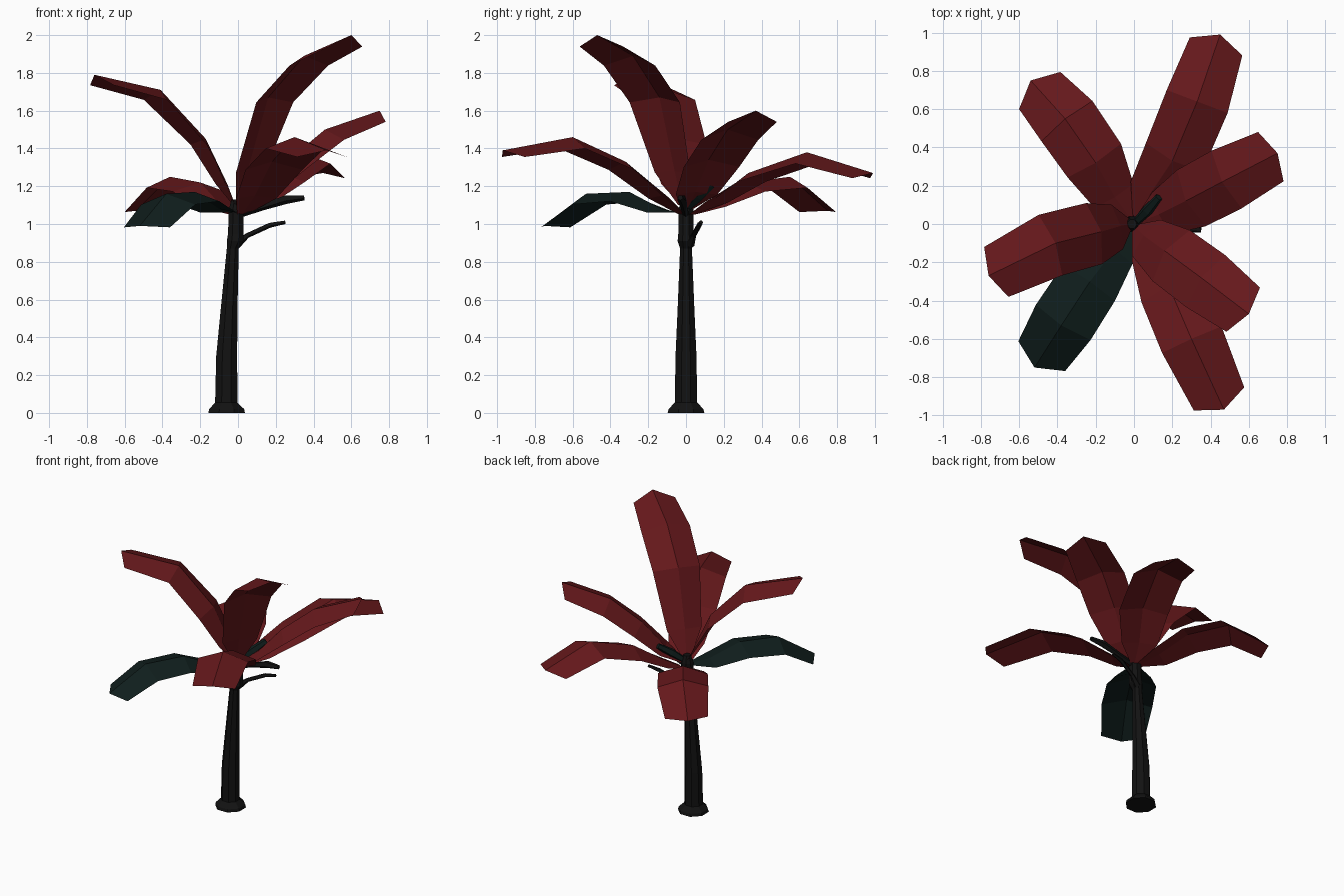
import bpy, math
from mathutils import Vector

if "Cube" in bpy.data.objects:
    bpy.data.objects.remove(bpy.data.objects["Cube"])


def material(name, rgb):
    m = bpy.data.materials.new(name)
    m.diffuse_color = (*rgb, 1)
    m.use_nodes = True
    m.node_tree.nodes["Principled BSDF"].inputs["Base Color"].default_value = m.diffuse_color
    return m


RED = material("red_leaf", (0.13, 0.009, 0.011))
GREEN = material("dark_green_leaf", (0.005, 0.013, 0.012))
BARK = material("dark_bark", (0.006, 0.006, 0.006))


def add_mesh(name, verts, faces, mat):
    me = bpy.data.meshes.new(name)
    me.from_pydata(verts, [], faces)
    me.materials.append(mat)
    ob = bpy.data.objects.new(name, me)
    bpy.context.collection.objects.link(ob)
    return ob


def tangent(path, i):
    return (path[min(i + 1, len(path) - 1)] - path[max(i - 1, 0)]).normalized()


def leaf(name, points, mat, widths=(0.03, 0.12, 0.165, 0.17, 0.145),
         drops=(0.0, 0.02, 0.05, 0.06, 0.045), pull=0.055):
    """Roof-shaped blade: raised midrib with two drooping sides."""
    path = [Vector(p) for p in points]
    verts, faces = [], []
    for i, p in enumerate(path):
        t = tangent(path, i)
        side = t.cross(Vector((0, 0, 1))).normalized()
        low = -side.cross(t) * drops[i]
        if i == len(path) - 1:
            low -= t * pull          # blunt pointed tip
        verts += [p - side * widths[i] + low, p, p + side * widths[i] + low]
    for i in range(len(path) - 1):
        a, b = 3 * i, 3 * i + 3
        faces += [(a, a + 1, b + 1, b), (a + 1, a + 2, b + 2, b + 1)]
    return add_mesh(name, verts, faces, mat)


def tube(name, points, radii, sides, mat, level=False):
    """Tapered faceted tube along a path; level keeps the rings horizontal."""
    path = [Vector(p) for p in points]
    verts, n = [], sides
    for i, (p, r) in enumerate(zip(path, radii)):
        if level:
            u, v = Vector((1, 0, 0)), Vector((0, 1, 0))
        else:
            t = tangent(path, i)
            u = t.cross(Vector((0, 0, 1))).normalized()
            v = t.cross(u)
            u, v = v, u
            u = -u
        for k in range(n):
            a = 2 * math.pi * (k + 0.5) / n
            verts.append(p + u * math.cos(a) * r + v * math.sin(a) * r)
    faces = [(i * n + k, i * n + (k + 1) % n, (i + 1) * n + (k + 1) % n, (i + 1) * n + k)
             for i in range(len(path) - 1) for k in range(n)]
    faces.append(tuple(reversed(range(n))))
    faces.append(tuple(range((len(path) - 1) * n, len(path) * n)))
    return add_mesh(name, verts, faces, mat)


# trunk: flared foot, slight lean, collar under the crown
tube("trunk",
     [(-0.06, 0.0, 0), (-0.06, 0.0, 0.02), (-0.062, 0, 0.055), (-0.06, 0, 0.3),
      (-0.047, 0, 0.55), (-0.028, 0, 0.87), (-0.015, 0, 0.91), (-0.012, 0, 0.95),
      (-0.01, 0, 1.08), (-0.01, 0, 1.13)],
     [0.105, 0.1, 0.064, 0.06, 0.048, 0.034, 0.048, 0.044, 0.042, 0.025],
     8, BARK, level=True)

# large leaves, midrib from crown to tip
leaf("back_leaf", [(0.02, 0.03, 1.05), (0.08, 0.15, 1.13), (0.2, 0.33, 1.27),
                   (0.33, 0.64, 1.38), (0.45, 0.99, 1.27)], RED)
leaf("right_leaf", [(0.02, 0.01, 1.08), (0.13, 0.05, 1.17), (0.27, 0.12, 1.34),
                    (0.46, 0.22, 1.5), (0.75, 0.37, 1.6)], RED)
leaf("tall_leaf", [(0.01, -0.02, 1.1), (0.05, -0.06, 1.28), (0.16, -0.14, 1.67),
                   (0.35, -0.28, 1.89), (0.6, -0.47, 2.0)], RED)
leaf("front_leaf", [(0.02, -0.02, 1.05), (0.09, -0.13, 1.15), (0.18, -0.32, 1.33),
                    (0.3, -0.6, 1.46), (0.47, -0.97, 1.39)], RED)
leaf("left_leaf", [(-0.02, 0, 1.1), (-0.07, -0.01, 1.22), (-0.17, -0.04, 1.45),
                   (-0.41, -0.1, 1.71), (-0.76, -0.27, 1.79)], RED)
leaf("back_left_leaf", [(-0.02, 0.03, 1.05), (-0.1, 0.14, 1.11), (-0.2, 0.32, 1.22),
                        (-0.36, 0.55, 1.25), (-0.54, 0.75, 1.07)], RED)
leaf("green_leaf", [(-0.02, -0.02, 1.06), (-0.1, -0.13, 1.08), (-0.23, -0.3, 1.17),
                    (-0.38, -0.53, 1.16), (-0.52, -0.75, 0.99)], GREEN)

# small shoots and a bare twig around the crown
tube("side_shoot", [(0, 0, 1.05), (0.13, -0.01, 1.09), (0.25, -0.02, 1.13),
                    (0.35, -0.03, 1.14)], [0.02, 0.018, 0.025, 0.015], 5, BARK)
tube("young_shoot", [(0, 0, 1.08), (0.07, 0.07, 1.15), (0.13, 0.14, 1.21)],
     [0.02, 0.03, 0.02], 5, GREEN)
tube("twig", [(-0.01, 0.02, 0.89), (0.05, 0.04, 0.94), (0.17, 0.07, 0.995),
              (0.25, 0.08, 1.01)], [0.025, 0.014, 0.014, 0.01], 5, BARK)
